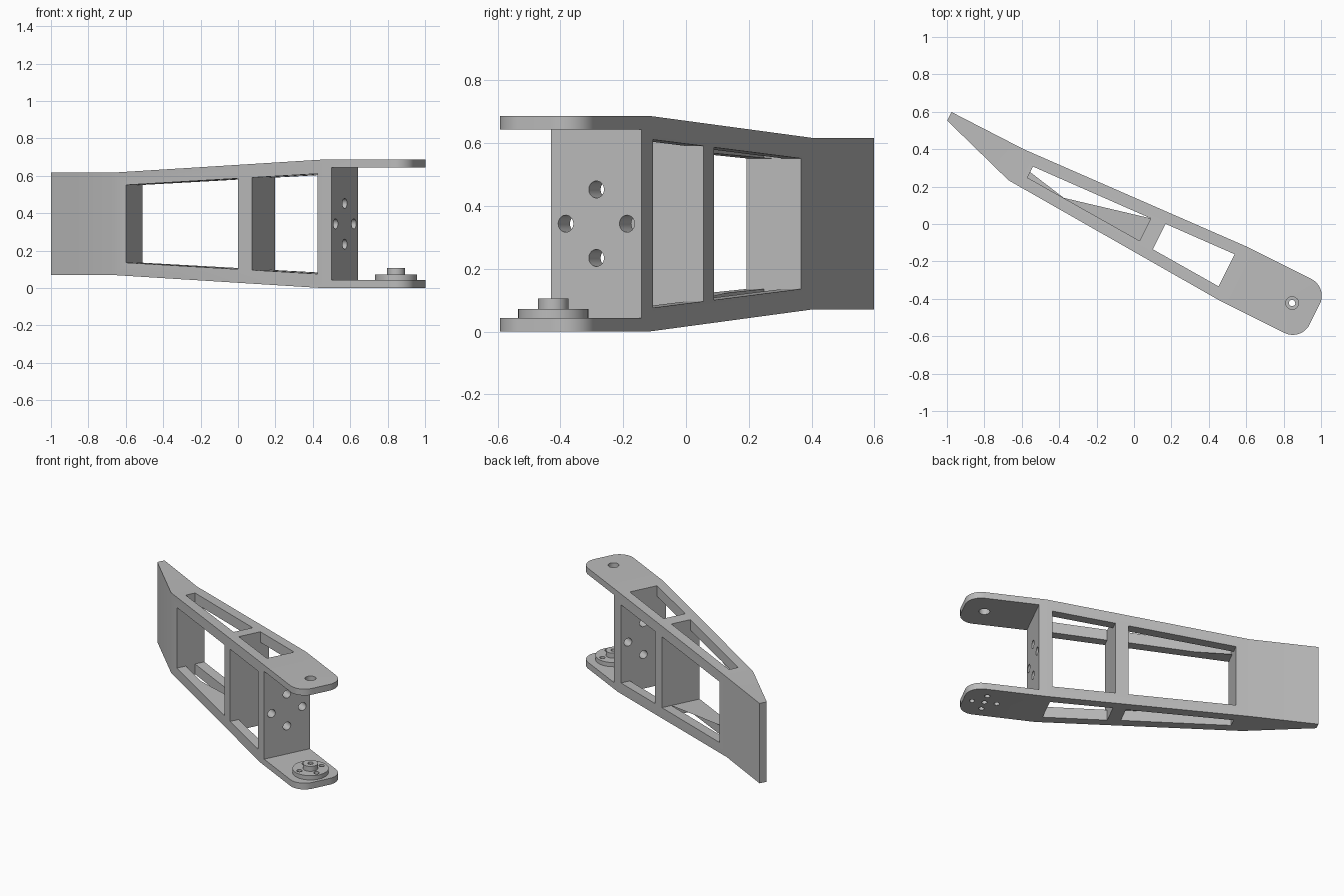
import bpy, bmesh, math
from mathutils import Matrix

cube = bpy.data.objects.get("Cube")
if cube:
    bpy.data.objects.remove(cube, do_unlink=True)

HEIGHT = 0.687
PLATE = 0.043          # fork plate thickness
WALL_END = 0.638       # where the fork opening starts
HUB = 0.945            # pivot position along the arm
TURN = Matrix.Rotation(-math.atan(0.5), 4, 'Z')   # the arm lies diagonally

grey = bpy.data.materials.new("plain_grey")
grey.use_nodes = True
colour = (0.5, 0.5, 0.5, 1)
grey.diffuse_color = colour
grey.node_tree.nodes["Principled BSDF"].inputs["Base Color"].default_value = colour


def finish(name, bm):
    bmesh.ops.recalc_face_normals(bm, faces=bm.faces)
    bm.transform(TURN)
    mesh = bpy.data.meshes.new(name)
    bm.to_mesh(mesh)
    bm.free()
    mesh.materials.append(grey)
    ob = bpy.data.objects.new(name, mesh)
    bpy.context.collection.objects.link(ob)
    return ob


def loft(name, stations, round_end=0):
    """Solid through rectangles (along, side0, side1, z0, z1)."""
    bm = bmesh.new()
    rings = []
    for u, v0, v1, z0, z1 in stations:
        rings.append([bm.verts.new(p) for p in
                      ((u, v0, z0), (u, v1, z0), (u, v1, z1), (u, v0, z1))])
    for a, b in zip(rings, rings[1:]):
        for i in range(4):
            j = (i + 1) % 4
            bm.faces.new((a[i], a[j], b[j], b[i]))
    bm.faces.new(rings[0])
    bm.faces.new(rings[-1])
    if round_end:
        last = rings[-1]
        edges = [bm.edges.get((last[0], last[3])), bm.edges.get((last[1], last[2]))]
        bmesh.ops.bevel(bm, geom=edges, offset=round_end, segments=12,
                        profile=0.5, affect='EDGES')
    return finish(name, bm)


def cylinder(name, radius, centre, depth, along_arm=False):
    bm = bmesh.new()
    m = Matrix.Translation(centre)
    if along_arm:
        m = m @ Matrix.Rotation(math.pi / 2, 4, 'Y')
    bmesh.ops.create_cone(bm, cap_ends=True, segments=40, radius1=radius,
                          radius2=radius, depth=depth, matrix=m)
    return finish(name, bm)


def combine(target, tool, operation='DIFFERENCE'):
    mod = target.modifiers.new("combine", 'BOOLEAN')
    mod.operation = operation
    mod.solver = 'EXACT'
    mod.object = tool
    bpy.context.view_layer.objects.active = target
    bpy.ops.object.modifier_apply(modifier=mod.name)
    bpy.data.objects.remove(tool, do_unlink=True)


# Tapered arm with rounded fork end
arm = loft("arm_frame", [
    (-1.141, 0.048, 0.099, 0.07, HEIGHT - 0.07),
    (-0.705, -0.091, 0.094, 0.07, HEIGHT - 0.07),
    (0.587, -0.161, 0.161, 0, HEIGHT),
    (1.08, -0.161, 0.161, 0, HEIGHT)], round_end=0.1)

# Fork opening
combine(arm, loft("fork_cutter", [(u, -0.4, 0.4, PLATE, HEIGHT - PLATE)
                                  for u in (WALL_END, 1.5)]))

# Two bays, each opened from above and from the side
for (u0, half0), (u1, half1) in (((-0.621, 0.033), (0.067, 0.067)),
                                 ((0.151, 0.076), (0.554, 0.096))):
    combine(arm, loft("bay_top_cutter", [(u0, -half0, half0, -0.2, 1),
                                         (u1, -half1, half1, -0.2, 1)]))
    rails = [(u, 0.104 - 0.051 * u) for u in (u0, u1)]
    combine(arm, loft("bay_side_cutter", [(u, -0.4, 0.4, z, HEIGHT - z)
                                          for u, z in rails]))

# Four bolt holes in the fork wall, and the pivot hole in the upper plate
for k in range(4):
    a = k * math.pi / 2
    place = (WALL_END, 0.109 * math.cos(a), HEIGHT / 2 + 0.109 * math.sin(a))
    combine(arm, cylinder("bolt_cutter", 0.027, place, 0.3, True))
combine(arm, cylinder("pivot_cutter", 0.034, (HUB, 0, HEIGHT), 0.3))

# Pivot hub: flange with a raised boss
hub = cylinder("pivot_hub", 0.112, (HUB, 0, PLATE + 0.0145), 0.029)
combine(hub, cylinder("boss", 0.048, (HUB, 0, 0.08), 0.052), 'UNION')

# Screw holes through the hub and lower plate
holes = [(0, 0)] + [(0.078 * math.cos(k * math.pi / 2), 0.078 * math.sin(k * math.pi / 2))
                    for k in range(4)]
for du, dv in holes:
    for part in (arm, hub):
        combine(part, cylinder("screw_cutter", 0.017, (HUB + du, dv, 0), 0.4))

# Smooth round surfaces, keep sharp edges
for part in (arm, hub):
    bpy.ops.object.select_all(action='DESELECT')
    part.select_set(True)
    bpy.context.view_layer.objects.active = part
    bpy.ops.object.shade_smooth_by_angle(angle=math.radians(20))
